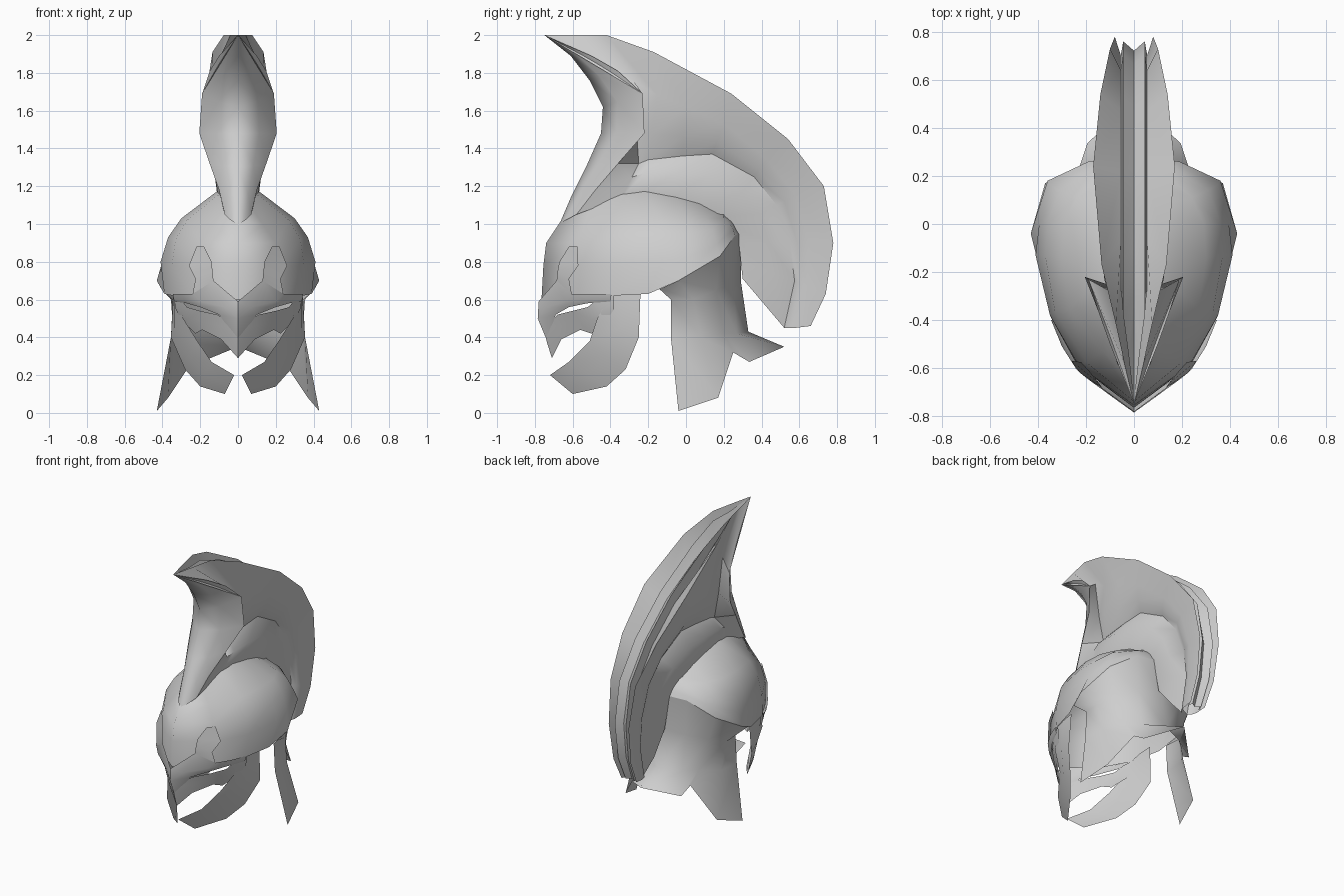
import bpy, bmesh, math
from mathutils import Vector

metal = bpy.data.materials.new("grey_metal")
metal.diffuse_color = (0.62, 0.62, 0.62, 1)


def sheet(name, rows, angle=45):
    """Loft equal-length rows of points and mirror them across x = 0."""
    bm = bmesh.new()
    for side in (1, -1):
        grid = [[bm.verts.new((p[0] * side, p[1], p[2])) for p in r] for r in rows]
        for a, b in zip(grid, grid[1:]):
            for i in range(len(a) - 1):
                bm.faces.new((a[i], a[i + 1], b[i + 1], b[i]))
    bmesh.ops.remove_doubles(bm, verts=bm.verts, dist=0.0005)
    bmesh.ops.dissolve_degenerate(bm, edges=bm.edges, dist=0.0005)
    bmesh.ops.recalc_face_normals(bm, faces=bm.faces)
    # face the sheet away from the middle of the helmet
    mid = Vector((0, -0.1, 0.8))
    if sum((f.calc_center_median() - mid).dot(f.normal) * f.calc_area() for f in bm.faces) < 0:
        bmesh.ops.reverse_faces(bm, faces=bm.faces)
    me = bpy.data.meshes.new(name)
    bm.to_mesh(me)
    bm.free()
    me.materials.append(metal)
    me.shade_smooth()
    me.set_sharp_from_angle(angle=math.radians(angle))
    ob = bpy.data.objects.new(name, me)
    bpy.context.collection.objects.link(ob)
    return ob


def mix(a, b, t):
    return (a[0] + (b[0] - a[0]) * t, a[1] + (b[1] - a[1]) * t)


# Skull: half outlines from the front point round to the back
sheet("skull", [
    [(0, -.765, .6), (.235, -.59, .62), (.34, -.4, .62), (.39, -.2, .63),
     (.43, -.04, .7), (.36, .18, .83), (.19, .26, .94), (0, .29, .95)],
    [(0, -.755, .78), (.23, -.59, .78), (.35, -.38, .78), (.41, -.13, .8),
     (.395, 0, .82), (.345, .16, .89), (.18, .25, .97), (0, .27, .98)],
    [(0, -.74, .9), (.2, -.575, .9), (.33, -.36, .92), (.37, -.13, .93),
     (.36, 0, .94), (.31, .14, .97), (.17, .23, 1.0), (0, .25, 1.02)],
    [(0, -.66, 1.02), (.13, -.53, 1.0), (.27, -.35, 1.02), (.3, -.14, 1.03),
     (.29, 0, 1.03), (.24, .11, 1.03), (.14, .2, 1.03), (0, .22, 1.05)],
    [(0, -.6, 1.1), (.06, -.5, 1.1), (.11, -.34, 1.15), (.115, -.22, 1.17),
     (.11, -.05, 1.14), (.1, .07, 1.11), (.06, .18, 1.06), (0, .2, 1.08)],
    [(0, -.55, 1.12), (.03, -.48, 1.13), (.05, -.34, 1.18), (.05, -.22, 1.2),
     (.05, -.05, 1.17), (.05, .05, 1.13), (.03, .15, 1.09), (0, .18, 1.09)],
], 100)

# Neck guard hanging from the skull edge, with long side points
sheet("neck_guard", [
    [(.405, -.14, .655), (.43, -.04, .7), (.36, .18, .83), (.19, .26, .94), (0, .29, .95)],
    [(.345, -.08, .6), (.355, .04, .6), (.3, .16, .65), (.17, .25, .68), (0, .29, .7)],
    [(.355, -.08, .4), (.34, .08, .4), (.24, .2, .42), (.16, .27, .42), (0, .33, .43)],
    [(.43, -.04, .01), (.37, .17, .08), (.21, .25, .32), (.195, .335, .27), (0, .52, .35)],
], 70)

# Cheek guards sweeping forward to the chin
sheet("cheek_guard", [
    [(.34, -.24, .66), (.355, -.25, .4), (.28, -.32, .23), (.2, -.42, .14), (.07, -.6, .1)],
    [(.335, -.33, .65), (.335, -.35, .45), (.26, -.42, .3), (.18, -.52, .2), (.045, -.66, .15)],
    [(.33, -.4, .63), (.29, -.47, .5), (.215, -.51, .38), (.14, -.62, .27), (.02, -.72, .2)],
])

# Brow mask with a pointed nose piece
sheet("brow_mask", [
    [(0, -.78, .59), (.13, -.685, .7), (.24, -.605, .63), (.30, -.51, .63), (.345, -.4, .63)],
    [(0, -.785, .5), (.07, -.735, .56), (.2, -.64, .59), (.28, -.53, .595), (.34, -.4, .6)],
    [(0, -.735, .38), (.1, -.69, .52), (.2, -.62, .56), (.27, -.525, .58), (.335, -.4, .59)],
], 40)

# Raised brow horns
sheet("brow_horn", [
    [(.13, -.685, .7), (.24, -.605, .63)],
    [(.135, -.68, .75), (.225, -.62, .71)],
    [(.14, -.67, .8), (.26, -.57, .78)],
    [(.18, -.62, .88), (.22, -.575, .88)],
], 30)

# Lower eye band ending in a beak
sheet("beak_band", [
    [(0, -.755, .45), (.11, -.68, .52), (.2, -.6, .54), (.27, -.52, .56),
     (.3, -.47, .6), (.34, -.38, .63)],
    [(0, -.735, .37), (.1, -.675, .46), (.2, -.57, .49), (.26, -.51, .5),
     (.3, -.45, .53), (.335, -.38, .58)],
    [(0, -.71, .29), (.09, -.66, .39), (.19, -.56, .44), (.225, -.5, .42),
     (.3, -.42, .49), (.33, -.38, .55)],
], 40)

# Crest cowl: rounded front ridge to flared side edge
tip = (0, -.75, 2)
ridge = [(-.75, 2), (-.61, 1.89), (-.51, 1.76), (-.44, 1.62), (-.45, 1.48),
         (-.53, 1.3), (-.61, 1.14), (-.67, 1.0)]
edge = [tip, (.1, -.5, 1.89), (.15, -.36, 1.81), (.19, -.23, 1.69),
        (.205, -.22, 1.48), (.15, -.36, 1.32), (.1, -.48, 1.18), (.07, -.58, 1.05)]
sheet("crest_cowl", [
    [(0, y, z), (e[0] * .55, y + (e[1] - y) * .36, z + (e[2] - z) * .4), e]
    for (y, z), e in zip(ridge, edge)], 100)

# Crest: side stations (y, z) as holder base, groove, flare, rim
stations = [
    ((-.34, 1.14), (-.25, 1.32), (-.28, 1.76), (-.58, 2.0)),
    ((-.26, 1.16), (-.2, 1.34), (-.15, 1.68), (-.42, 2.0)),
    ((-.1, 1.13), (-.02, 1.36), (.0, 1.62), (-.17, 1.91)),
    ((.08, 1.09), (.14, 1.37), (.2, 1.53), (.24, 1.69)),
    ((.2, 1.04), (.36, 1.25), (.43, 1.34), (.54, 1.45)),
    ((.26, .98), (.48, 1.1), (.58, 1.15), (.73, 1.2)),
    ((.28, .9), (.55, .9), (.65, .9), (.78, .9)),
    ((.29, .8), (.575, .7), (.64, .67), (.74, .63)),
    ((.3, .71), (.52, .45), (.58, .45), (.66, .46)),
]
flare_x = [.1, .13, .14, .13, .1, .08, .07, .065, .055]
rim_x = [.04, .075, .135, .17, .14, .1, .08, .07, .06]
holder_x = [.11, .125, .125, .12, .1, .08, .065, .055, .045]
rows = [[(.07, -.58, 1.05), (.1, -.48, 1.18), (.15, -.36, 1.32), (.205, -.22, 1.48),
         (.19, -.23, 1.69), tip, tip, tip, tip]]
for (base, groove, flare, rim), fx, rx, hx in zip(stations, flare_x, rim_x, holder_x):
    pts = [(hx * .85, base), (hx, mix(base, groove, .6)), (hx * .5, groove),
           (fx * .8, mix(groove, flare, .4)), (fx, flare), (rx, rim),
           (min(.055, rx * .75), mix(rim, flare, .6)),
           (min(.045, rx * .6), mix(rim, flare, .15)),
           (0, mix(rim, flare, .45))]
    rows.append([(x, y, z) for x, (y, z) in pts])
sheet("crest", rows, 50)
